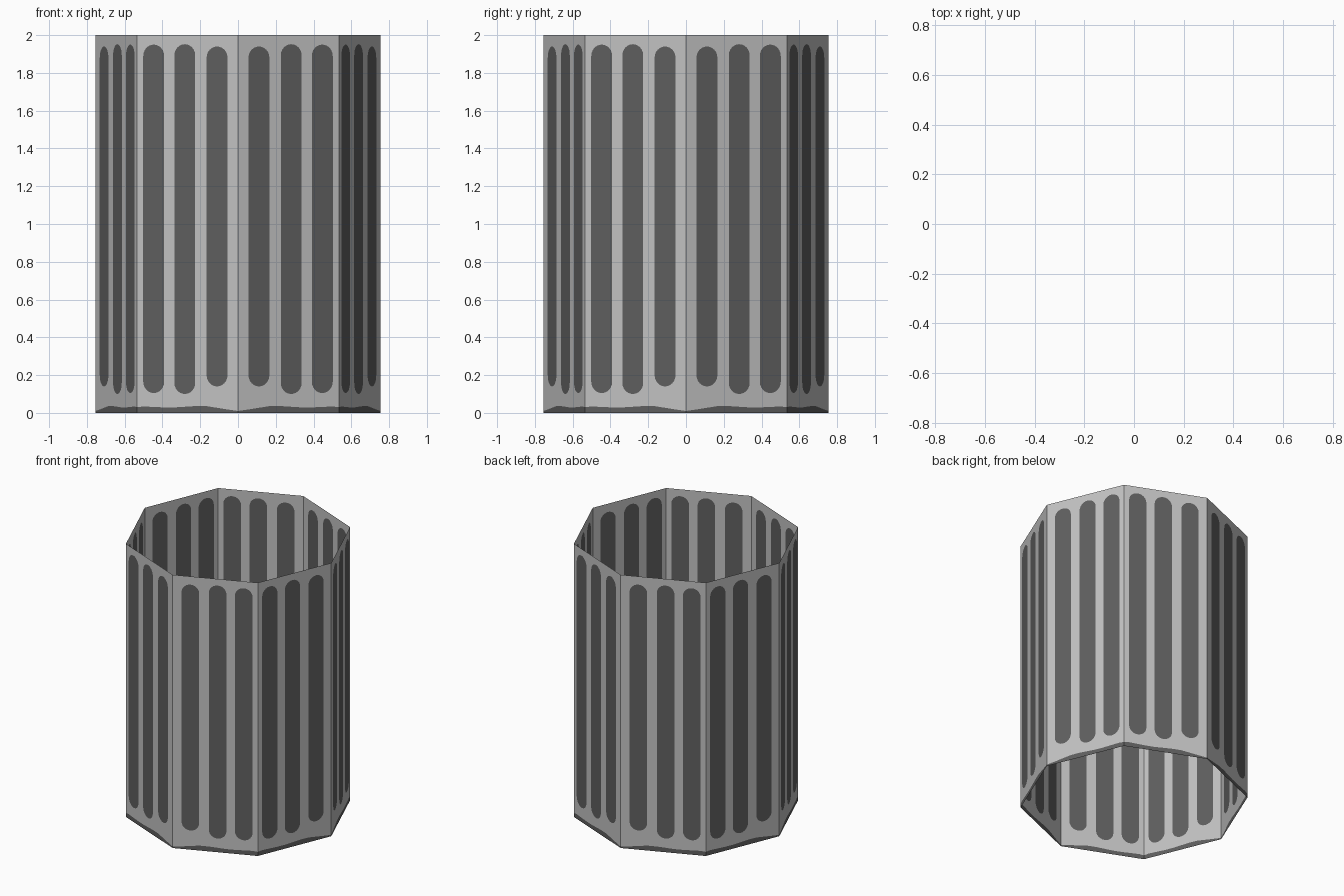
import bpy, bmesh, math
from mathutils import Vector

if "Cube" in bpy.data.objects:
    bpy.data.objects.remove(bpy.data.objects["Cube"])

R, H = 0.755, 2.0
SIDE = 2 * R * math.sin(math.pi / 8)
# column edges across one panel, measured from a main corner; odd columns hold slots
EDGES = [0, 0.06, 0.18, 0.245, 0.365, 0.423, 0.543, SIDE]
BAND = [0.01, 0.018, 0.036, 0.036, 0.029, 0.029, 0.034, 0.03]   # dark hem height
SLOTS = {1: (0.14, 1.94), 3: (0.1, 1.952), 5: (0.105, 1.95)}    # bottom, top


def material(name, v):
    m = bpy.data.materials.new(name)
    m.diffuse_color = (v, v, v, 1)
    m.use_nodes = True
    m.node_tree.nodes["Principled BSDF"].inputs["Base Color"].default_value = m.diffuse_color
    return m


def panel_polygons():
    """Polygons (counter-clockwise u, z points, material) of one flat panel."""
    polys = []
    for i in range(7):
        a, b = EDGES[i], EDGES[i + 1]
        ha, hb = BAND[i], BAND[i + 1]
        # hem along the bottom
        polys.append(([(a, 0), (b, 0), (b, hb), (a, ha)], 1))
        if i not in SLOTS:
            # plain strip, with side points matching its neighbours' slots
            right = [(b, z) for z in slot_ends(i + 1)]
            left = [(a, z) for z in reversed(slot_ends(i - 1))]
            polys.append(([(a, ha), (b, hb)] + right + [(b, H), (a, H)] + left, 0))
            continue
        # round-ended slot and the pale pieces below and above it
        r, mid = (b - a) / 2, (a + b) / 2
        lo, hi = slot_ends(i)
        steps = [math.pi * k / 12 for k in range(13)]
        low = [(mid - r * math.cos(t), lo - r * math.sin(t)) for t in steps]
        top = [(mid + r * math.cos(t), hi + r * math.sin(t)) for t in steps]
        polys.append((low + top, 1))
        polys.append(([(a, ha), (b, hb)] + low[::-1], 0))
        polys.append((top[::-1] + [(b, H), (a, H)], 0))
    return polys


def slot_ends(i):
    if i not in SLOTS:
        return []
    r = (EDGES[i + 1] - EDGES[i]) / 2
    return [SLOTS[i][0] + r, SLOTS[i][1] - r]


def corner(angle):
    return Vector((R * math.cos(angle), R * math.sin(angle), 0))


# open eight-sided wall: a mirrored pair of panels at each main corner
bm = bmesh.new()
for q in range(4):
    for sign in (1, -1):
        start = corner(q * math.pi / 2)
        along = (corner(q * math.pi / 2 + sign * math.pi / 4) - start).normalized()
        for points, mat in panel_polygons():
            verts = [bm.verts.new(start + along * u + Vector((0, 0, z)))
                     for u, z in points[::sign]]
            bm.faces.new(verts).material_index = mat
bmesh.ops.remove_doubles(bm, verts=bm.verts, dist=0.0005)

mesh = bpy.data.meshes.new("slotted_wall")
bm.to_mesh(mesh)
bm.free()
mesh.materials.append(material("pale grey", 0.54))
mesh.materials.append(material("dark grey", 0.115))
wall = bpy.data.objects.new("slotted_wall", mesh)
bpy.context.collection.objects.link(wall)
